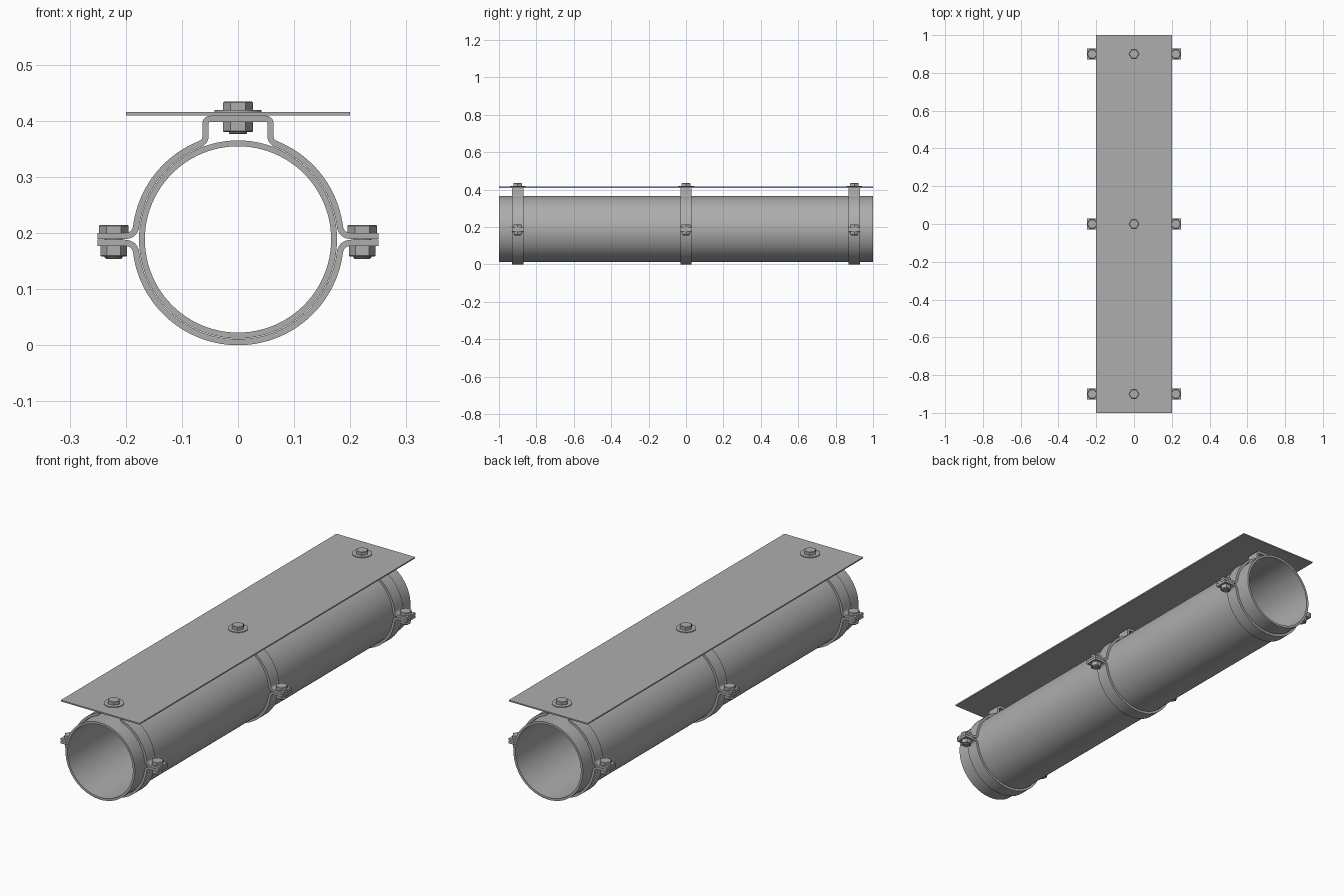
import bpy, bmesh, math
from mathutils import Vector

if "Cube" in bpy.data.objects:
    bpy.data.objects.remove(bpy.data.objects["Cube"])

CZ = 0.1885          # pipe axis height
R_MID, T = 0.183, 0.011   # clamp band centreline radius and thickness
WIDTH = 0.06

steel = bpy.data.materials.new("grey steel")
steel.diffuse_color = (0.42, 0.42, 0.42, 1)
steel.use_nodes = True
steel.node_tree.nodes["Principled BSDF"].inputs["Base Color"].default_value = steel.diffuse_color


def finish(name, bm, smooth=True):
    bmesh.ops.recalc_face_normals(bm, faces=bm.faces)
    me = bpy.data.meshes.new(name)
    bm.to_mesh(me)
    bm.free()
    ob = bpy.data.objects.new(name, me)
    bpy.context.collection.objects.link(ob)
    me.materials.append(steel)
    if smooth:
        bpy.ops.object.select_all(action='DESELECT')
        ob.select_set(True)
        bpy.context.view_layer.objects.active = ob
        bpy.ops.object.shade_smooth_by_angle(angle=math.radians(30))
    return ob


def prism(bm, x, y, z0, z1, r, sides, chamfer=0.0, top=True):
    """Vertical prism with an optional chamfer on its outer end."""
    levels = [(z0, r), (z1, r)]
    if chamfer and top:
        levels = [(z0, r), (z1 - chamfer, r), (z1, r - chamfer)]
    elif chamfer:
        levels = [(z0, r - chamfer), (z0 + chamfer, r), (z1, r)]
    rings = []
    for z, rad in levels:
        rings.append([bm.verts.new((x + rad * math.cos(2 * math.pi * i / sides),
                                    y + rad * math.sin(2 * math.pi * i / sides), z))
                      for i in range(sides)])
    for a, b in zip(rings, rings[1:]):
        for i in range(sides):
            j = (i + 1) % sides
            bm.faces.new((a[i], a[j], b[j], b[i]))
    bm.faces.new(rings[0])
    bm.faces.new(rings[-1])


def fillet(before, corner, after, n=8):
    """Quadratic curve rounding a corner."""
    a, c, b = Vector(before), Vector(corner), Vector(after)
    return [tuple(a * (1 - t) ** 2 + c * 2 * t * (1 - t) + b * t * t)
            for t in (i / n for i in range(n + 1))]


def arc(a0, a1, n):
    return [(R_MID * math.cos(a0 + (a1 - a0) * i / n),
             R_MID * math.sin(a0 + (a1 - a0) * i / n)) for i in range(n + 1)]


def strip(name, path, y):
    """Bent flat bar: offset the x-z path to both sides and extrude along y."""
    pts = [Vector(p) for p in path]
    pts = [p for i, p in enumerate(pts) if i == 0 or (p - pts[i - 1]).length > 1e-5]
    bm = bmesh.new()
    rows = []
    for i, p in enumerate(pts):
        d0 = (p - pts[max(i - 1, 0)]).normalized()
        d1 = (pts[min(i + 1, len(pts) - 1)] - p).normalized()
        d = (d0 + d1).normalized()
        k = max(d.dot(d1), d.dot(d0), 0.5)
        n = Vector((-d.y, d.x)) * (T / 2 / k)
        rows.append([bm.verts.new((q.x, y + s, q.y + CZ))
                     for q, s in ((p + n, -WIDTH / 2), (p + n, WIDTH / 2),
                                  (p - n, WIDTH / 2), (p - n, -WIDTH / 2))])
    for a, b in zip(rows, rows[1:]):
        for i in range(4):
            j = (i + 1) % 4
            bm.faces.new((a[i], a[j], b[j], b[i]))
    bm.faces.new(rows[0])
    bm.faces.new(rows[-1])
    return finish(name, bm)


def mirrored(half):
    return half + [(-x, z) for x, z in reversed(half)]


# pipe
bm = bmesh.new()
N = 96
loops = []
for r, y in ((0.1765, -1), (0.1765, 1), (0.166, 1), (0.166, -1)):
    loops.append([bm.verts.new((r * math.cos(2 * math.pi * i / N), y,
                                CZ + r * math.sin(2 * math.pi * i / N))) for i in range(N)])
for k in range(4):
    a, b = loops[k], loops[(k + 1) % 4]
    for i in range(N):
        j = (i + 1) % N
        bm.faces.new((a[i], a[j], b[j], b[i]))
finish("pipe", bm)

# top plate
bm = bmesh.new()
bmesh.ops.create_cube(bm, size=1)
for v in bm.verts:
    v.co = (v.co.x * 0.4, v.co.y * 2, 0.4125 + v.co.z * 0.006)
finish("top_plate", bm, False)

# clamp half profiles (left side, relative to the pipe axis)
FZ, F = 0.006, 0.02
a_low = math.pi - math.asin((FZ + F) / R_MID)
foot = [(-0.25, FZ)] + fillet((-R_MID - F, FZ), (-R_MID, FZ), arc(a_low, 0, 1)[0])

BX, BZ = 0.058, 0.215
a_top = math.pi - math.acos((BX + 0.012) / R_MID)
neck = (-BX, math.sqrt(R_MID ** 2 - BX ** 2))
upper = (foot + arc(a_low, a_top, 28)
         + fillet(arc(a_top, 0, 1)[0], neck, (-BX, neck[1] + 0.01))
         + fillet((-BX, BZ - 0.01), (-BX, BZ), (-BX + 0.01, BZ)))
lower = foot + arc(a_low, math.pi / 2, 32)[:-1] + [(0, R_MID)]

for label, y in (("front", -0.9), ("middle", 0), ("back", 0.9)):
    strip(label + "_clamp_upper", mirrored(upper), y)
    strip(label + "_clamp_lower", [(x, -z) for x, z in mirrored(lower[:-1])[:len(lower) - 1]]
          + [(0, -R_MID)] + [(-x, -z) for x, z in reversed(lower[:-1])], y)

    # side bolts with nuts
    for side, x in (("left", -0.2215), ("right", 0.2215)):
        bm = bmesh.new()
        prism(bm, x, y, 0.199, 0.214, 0.0265, 6, 0.0015)
        prism(bm, x, y, 0.158, 0.178, 0.0235, 6, 0.0015, False)
        prism(bm, x, y, 0.154, 0.2, 0.016, 24, 0.002, False)
        finish(f"{label}_{side}_bolt", bm)

    # plate bolt with washer and nut
    bm = bmesh.new()
    prism(bm, 0, y, 0.415, 0.419, 0.042, 32)
    prism(bm, 0, y, 0.419, 0.434, 0.0265, 6, 0.0015)
    prism(bm, 0, y, 0.380, 0.400, 0.0265, 6, 0.0015, False)
    prism(bm, 0, y, 0.376, 0.417, 0.016, 24, 0.002, False)
    finish(label + "_plate_bolt", bm)
